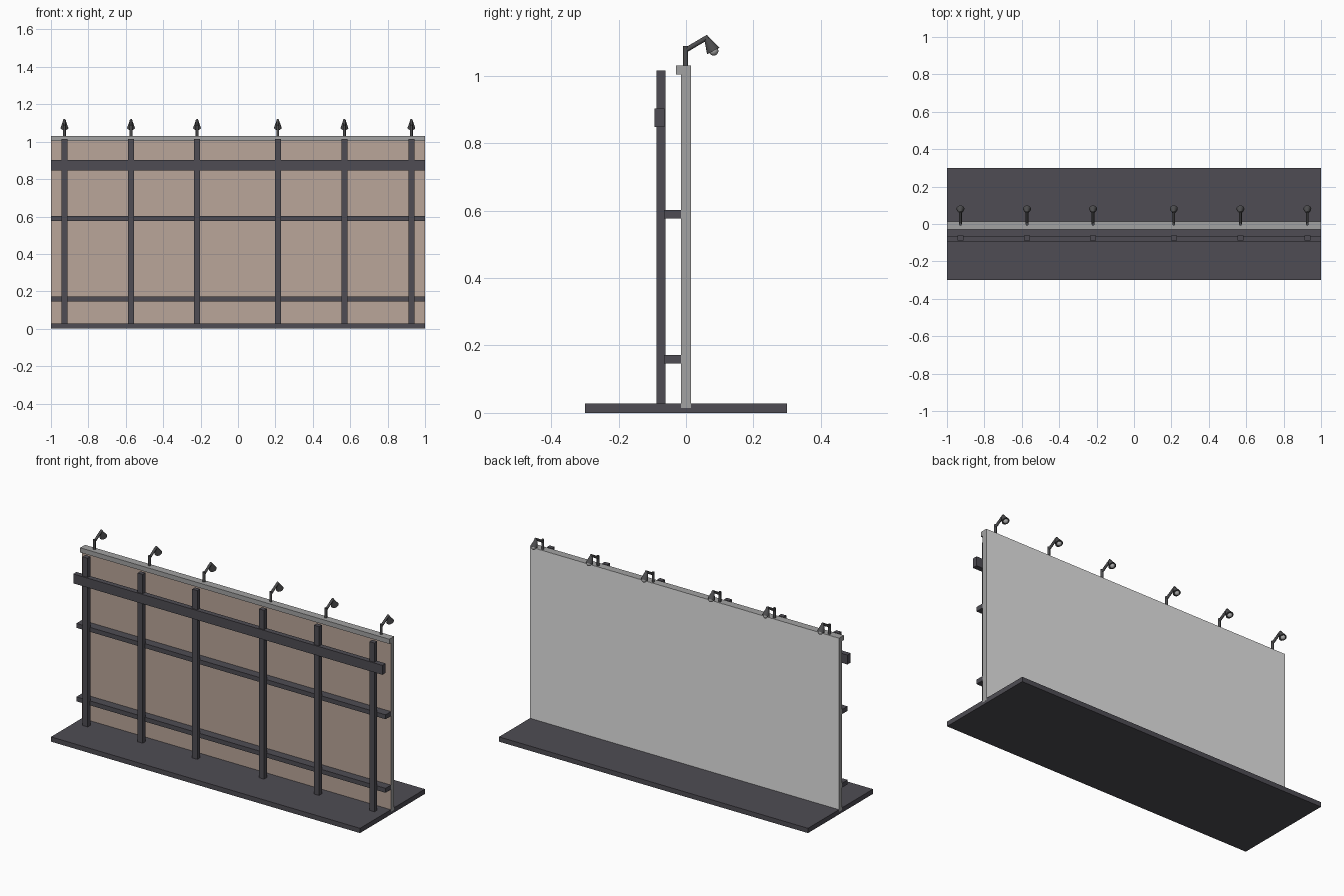
import bpy, bmesh, math
from mathutils import Vector

if "Cube" in bpy.data.objects:
    bpy.data.objects.remove(bpy.data.objects["Cube"])


def material(name, r, g, b):
    m = bpy.data.materials.new(name)
    m.diffuse_color = (r, g, b, 1)
    m.use_nodes = True
    m.node_tree.nodes["Principled BSDF"].inputs["Base Color"].default_value = m.diffuse_color
    return m


DARK = material("dark_steel", 0.077, 0.073, 0.087)
LAMP = material("lamp_grey", 0.073, 0.073, 0.076)
GREY = material("frame_grey", 0.36, 0.36, 0.36)
PALE = material("back_sheet_grey", 0.77, 0.77, 0.77)
BROWN = material("board_brown", 0.49, 0.38, 0.32)
BULB = material("bulb_grey", 0.38, 0.38, 0.38)


def finish(name, bm, mat):
    me = bpy.data.meshes.new(name)
    bm.to_mesh(me)
    bm.free()
    me.materials.append(mat)
    ob = bpy.data.objects.new(name, me)
    bpy.context.collection.objects.link(ob)
    return ob


def box(name, x, y, z, mat):
    """Box from (min, max) pairs."""
    bm = bmesh.new()
    bmesh.ops.create_cube(bm, size=1)
    for v in bm.verts:
        v.co = [r[0] if c < 0 else r[1] for c, r in zip(v.co, (x, y, z))]
    return finish(name, bm, mat)


def rod(name, a, b, r1, r2, mat, sides=16):
    """Tapered cylinder from a to b."""
    a, b = Vector(a), Vector(b)
    bm = bmesh.new()
    bmesh.ops.create_cone(bm, cap_ends=True, segments=sides, radius1=r1,
                          radius2=r2, depth=(b - a).length)
    bmesh.ops.rotate(bm, verts=bm.verts,
                     matrix=(b - a).to_track_quat('Z', 'Y').to_matrix())
    bmesh.ops.translate(bm, verts=bm.verts, vec=(a + b) / 2)
    for f in bm.faces:
        f.smooth = len(f.verts) == 4
    for e in bm.edges:
        e.smooth = all(len(f.verts) == 4 for f in e.link_faces)
    return finish(name, bm, mat)


FULL = (-1, 1)

# Base slab
box("base", (-0.9995, 0.9995), (-0.3, 0.3), (0, 0.028), DARK)

# Board: brown front, pale back, grey edges
board = box("board", FULL, (-0.015, 0.0145), (0.015, 1.03), GREY)
board.data.materials.append(BROWN)
board.data.materials.append(PALE)
for p in board.data.polygons:
    if p.normal.y < -0.5:
        p.material_index = 1
    elif p.normal.y > 0.5:
        p.material_index = 2
box("top_cap", FULL, (-0.03, 0.0143), (1.003, 1.0305), GREY)

# Horizontal rails and upper beam
box("lower_rail", FULL, (-0.065, -0.014), (0.146, 0.172), DARK)
box("middle_rail", FULL, (-0.065, -0.014), (0.576, 0.602), DARK)
box("upper_beam", FULL, (-0.094, -0.064), (0.847, 0.902), DARK)

# Support posts, each with a lamp above
for i, x in enumerate((-0.928, -0.572, -0.219, 0.213, 0.569, 0.927)):
    box(f"post_{i}", (x - 0.0165, x + 0.0165), (-0.087, -0.061),
        (0.028, 1.015), DARK)
    rod(f"lamp_stem_{i}", (x, -0.001, 1.03), (x, -0.001, 1.088),
        0.0075, 0.0075, LAMP, 12)
    rod(f"lamp_arm_{i}", (x, 0, 1.076), (x, 0.066, 1.115),
        0.0072, 0.0072, LAMP, 12)
    rod(f"lamp_shade_{i}", (x, 0.060, 1.113), (x, 0.081, 1.073),
        0.007, 0.021, LAMP, 20)
    # Bulb
    bm = bmesh.new()
    bmesh.ops.create_uvsphere(bm, u_segments=16, v_segments=10, radius=0.014)
    bmesh.ops.translate(bm, verts=bm.verts, vec=(x, 0.082, 1.073))
    for f in bm.faces:
        f.smooth = True
    finish(f"lamp_bulb_{i}", bm, BULB)
